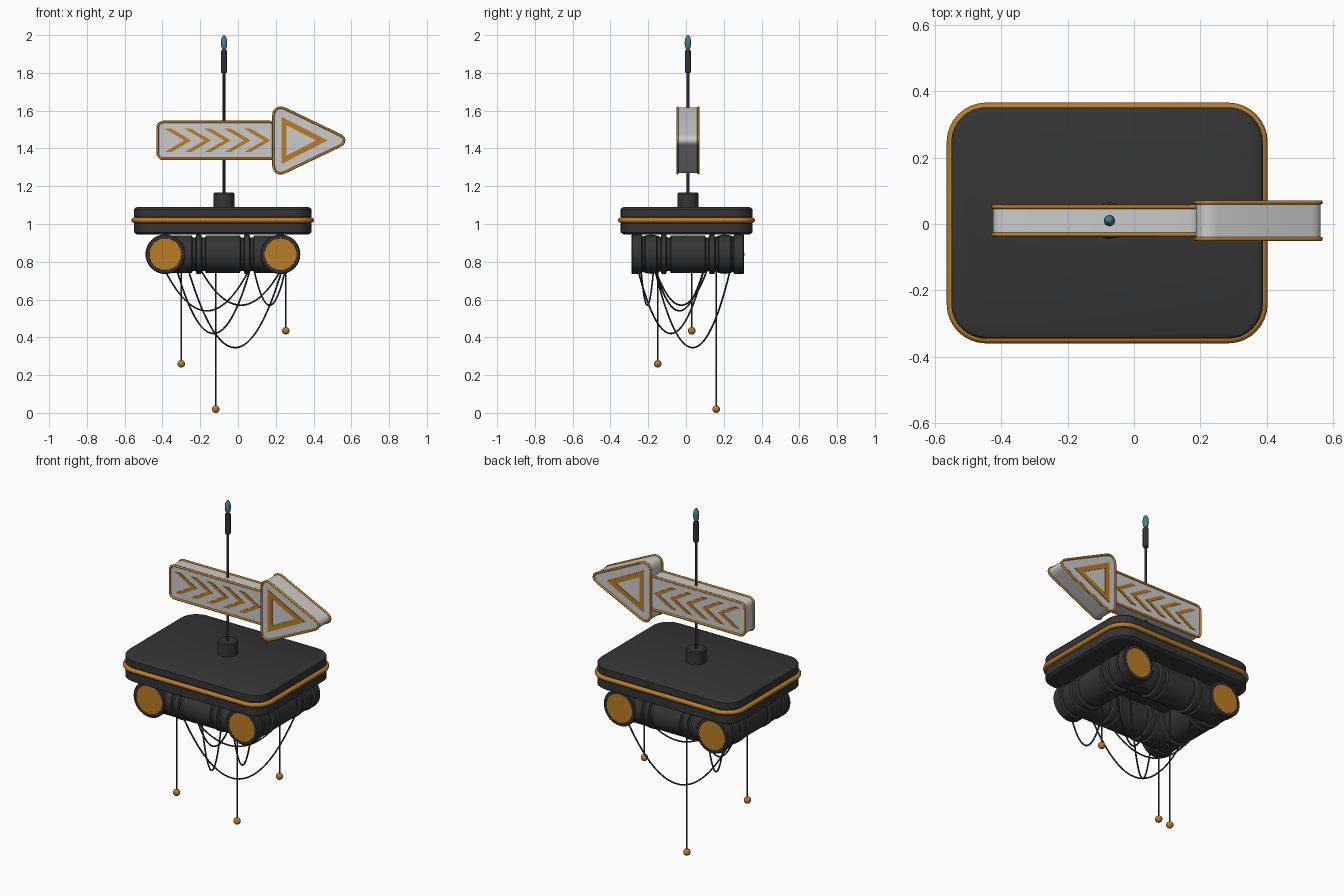
import bpy, bmesh, math
from mathutils import Vector

if "Cube" in bpy.data.objects:
    bpy.data.objects.remove(bpy.data.objects["Cube"])


def material(name, rgb):
    m = bpy.data.materials.new(name)
    m.diffuse_color = (*rgb, 1)
    m.use_nodes = True
    m.node_tree.nodes["Principled BSDF"].inputs["Base Color"].default_value = m.diffuse_color
    return m


DARK = material("dark", (0.035, 0.035, 0.035))
ORANGE = material("orange", (0.5, 0.2, 0.018))
TEAL = material("teal", (0.06, 0.22, 0.27))


def finish(name, bm, mat=None, angle=30):
    bmesh.ops.remove_doubles(bm, verts=bm.verts, dist=1e-5)
    bmesh.ops.recalc_face_normals(bm, faces=bm.faces)
    me = bpy.data.meshes.new(name)
    bm.to_mesh(me)
    bm.free()
    ob = bpy.data.objects.new(name, me)
    bpy.context.collection.objects.link(ob)
    if mat:
        me.materials.append(mat)
    bpy.ops.object.select_all(action='DESELECT')
    bpy.context.view_layer.objects.active = ob
    ob.select_set(True)
    bpy.ops.object.shade_smooth_by_angle(angle=math.radians(angle))
    return ob


def loft(bm, rings, cap=True):
    vs = [[bm.verts.new(p) for p in ring] for ring in rings]
    n = len(vs[0])
    for a, b in zip(vs, vs[1:]):
        for i in range(n):
            bm.faces.new((a[i], a[(i + 1) % n], b[(i + 1) % n], b[i]))
    if cap:
        bm.faces.new(vs[0])
        bm.faces.new(vs[-1])


def lathe(name, profile, axis, loc, mat, n=32):
    """Revolve (along, radius) pairs about an axis through loc."""
    bm = bmesh.new()
    rings = []
    for t, r in profile:
        ring = []
        for i in range(n):
            a = 2 * math.pi * i / n
            c, s = r * math.cos(a), r * math.sin(a)
            p = {'X': (t, c, s), 'Y': (c, t, s), 'Z': (c, s, t)}[axis]
            ring.append(Vector(p) + Vector(loc))
        rings.append(ring)
    loft(bm, rings, cap=profile[0][1] > 0)
    return finish(name, bm, mat)


def rounded(corners, d, n=8):
    """Polygon with corners cut at distance d and replaced by arcs."""
    out = []
    for i, c in enumerate(corners):
        c = Vector(c)
        p = c + (Vector(corners[i - 1]) - c).normalized() * d
        q = c + (Vector(corners[(i + 1) % len(corners)]) - c).normalized() * d
        h1, h2 = p.lerp(c, 0.55), q.lerp(c, 0.55)
        for k in range(n + 1):
            t = k / n
            u = 1 - t
            out.append(p * u**3 + h1 * 3 * u * u * t + h2 * 3 * u * t * t + q * t**3)
    return out


def prisms(name, polys, spans, mat=None):
    """Extrude XZ polygons over each y span."""
    bm = bmesh.new()
    for poly in polys:
        for y0, y1 in spans:
            loft(bm, [[(p[0], y, p[1]) for p in poly] for y in (y0, y1)])
    return finish(name, bm, mat)


def tube(name, paths, radius, mat, closed=False):
    cu = bpy.data.curves.new(name, 'CURVE')
    cu.dimensions = '3D'
    cu.bevel_depth = radius
    cu.bevel_resolution = 2
    cu.use_fill_caps = True
    for pts in paths:
        sp = cu.splines.new('POLY')
        sp.points.add(len(pts) - 1)
        for v, p in zip(sp.points, pts):
            v.co = (*p, 1)
        sp.use_cyclic_u = closed
    tmp = bpy.data.objects.new(name, cu)
    me = bpy.data.meshes.new_from_object(tmp)
    bpy.data.objects.remove(tmp)
    bm = bmesh.new()
    bm.from_mesh(me)
    bpy.data.meshes.remove(me)
    return finish(name, bm, mat, 50)


CX, CY = -0.081, 0.003


def deck_ring(inset, z):
    hx, hy = 0.47 - inset, 0.349 - inset
    pts = rounded([(hx, hy), (-hx, hy), (-hx, -hy), (hx, -hy)], 0.105 - inset)
    return [(CX + p.x, CY + p.y, z) for p in pts]


# Deck slab with a groove and an orange bumper
bm = bmesh.new()
loft(bm, [deck_ring(i, z) for i, z in (
    (0.015, 0.945), (0, 0.955), (0, 1.003), (0.015, 1.008), (0.015, 1.032),
    (0, 1.037), (0, 1.077), (0.006, 1.085), (0.018, 1.09))])
finish("deck", bm, DARK)
tube("deck_bumper", [deck_ring(0, 1.02)], 0.014, ORANGE, closed=True)

# Square frame of ribbed pipes under the deck, with orange end caps
PY, PZ = 0.01, 0.84
RIBS = [(0, 0.1), (0.09, 0.1), (0.095, 0.088), (0.11, 0.088), (0.115, 0.104),
        (0.14, 0.104), (0.145, 0.088), (0.16, 0.088), (0.165, 0.1), (0.225, 0.1)]
ENDS = [(0.23, 0.092), (0.24, 0.092), (0.245, 0.105), (0.293, 0.105),
        (0.298, 0.1), (0.298, 0.086), (0.29, 0.084), (0.29, 0)]


def both(half):
    return [(-t, r) for t, r in reversed(half[1:])] + half


for side, x in (("left", -0.385), ("right", 0.225)):
    lathe(side + "_pipe", both(RIBS + ENDS), 'Y', (x, PY, PZ), DARK)
    for end, s in (("front", -1), ("back", 1)):
        lathe(f"{side}_{end}_cap", [(0.291, 0), (0.291, 0.085), (0.297, 0.085), (0.297, 0)],
              'Y', (x, PY, PZ), ORANGE).scale.y = 1
        if s < 0:
            ob = bpy.context.object
            for v in ob.data.vertices:
                v.co.y = 2 * PY - v.co.y
            ob.data.flip_normals()
for side, y in (("front", -0.185), ("back", 0.205)):
    lathe(side + "_pipe", both(RIBS + [(0.27, 0.1), (0.27, 0)]), 'X', (-0.08, y, PZ), DARK)

# Mast
MX, MY = -0.074, 0.01
lathe("mast_socket", [(1.08, 0), (1.08, 0.055), (1.16, 0.055), (1.166, 0.05), (1.166, 0)],
      'Z', (MX, MY, 0), DARK)
lathe("mast", [(1.15, 0), (1.15, 0.0075), (1.82, 0.0075), (1.82, 0)], 'Z', (MX, MY, 0), DARK, 12)
lathe("mast_grip", [(1.80, 0), (1.80, 0.013), (1.805, 0.016), (1.915, 0.016), (1.92, 0.013), (1.92, 0)],
      'Z', (MX, MY, 0), DARK, 16)
lathe("mast_light", [(1.959 - 0.041 * math.cos(math.pi * k / 10),
                      0.017 * math.sin(math.pi * k / 10) if 0 < k < 10 else 0) for k in range(11)],
      'Z', (MX, MY, 0), TEAL, 16)

# Arrow sign: bodies with orange trim on the front and back edges
SZ = 1.4425
shaft = rounded([(-0.425, SZ - 0.098), (0.20, SZ - 0.098), (0.20, SZ + 0.098), (-0.425, SZ + 0.098)], 0.03, 5)
head = rounded([(0.187, SZ - 0.198), (0.60, SZ), (0.187, SZ + 0.198)], 0.07, 6)
for name, outline, depth in (("sign_shaft", shaft, 0.042), ("sign_head", head, 0.055)):
    prisms(name, [outline], [(MY - depth, MY + depth)])
    tube(name + "_trim", [[(p.x, MY + s * depth, p.y) for p in outline] for s in (-1, 1)],
         0.0065, ORANGE, closed=True)


def faces(depth):
    return [(MY + s * (depth - 0.004), MY + s * (depth + 0.004)) for s in (-1, 1)]


# Chevrons and triangle on both faces
chevrons = []
for k in range(5):
    x = -0.388 + 0.105 * k
    chevrons.append([(x, SZ + 0.062), (x + 0.035, SZ + 0.062), (x + 0.14, SZ),
                     (x + 0.035, SZ - 0.062), (x, SZ - 0.062), (x + 0.105, SZ)])
prisms("sign_chevrons", chevrons, faces(0.042), ORANGE)
outer = [Vector(p) for p in ((0.23, SZ + 0.125), (0.23, SZ - 0.125), (0.475, SZ))]
mid = Vector((0.306, SZ))
inner = [mid + (p - mid) * 0.64 for p in outer]
prisms("sign_triangle", [[outer[i - 1], outer[i], inner[i], inner[i - 1]] for i in range(3)],
       faces(0.055), ORANGE)

# Slack cables hung between the pipes: start xy, end xy, lowest z
loops = []
for x0, y0, x1, y1, low in ((-0.40, 0.10, 0.07, -0.17, 0.54), (-0.21, -0.17, 0.24, 0.12, 0.57),
                            (-0.33, 0.10, 0.07, -0.26, 0.42), (-0.27, -0.17, 0.24, 0.24, 0.345),
                            (0.08, -0.17, 0.255, -0.24, 0.57)):
    pts = []
    for k in range(25):
        t = k / 24
        pts.append((x0 + (x1 - x0) * t, y0 + (y1 - y0) * t, low + (0.78 - low) * (2 * t - 1) ** 2))
    loops.append(pts)
tube("slack_cables", loops, 0.0045, DARK)

# Straight drop lines with orange weights
for i, (x, y, z) in enumerate(((-0.30, -0.15, 0.26), (-0.118, 0.16, 0.02), (0.253, 0.03, 0.435))):
    tube(f"drop_line_{i + 1}", [[(x, y, 0.78), (x, y, z)]], 0.004, DARK)
    bm = bmesh.new()
    bmesh.ops.create_uvsphere(bm, u_segments=16, v_segments=10, radius=0.02)
    bmesh.ops.translate(bm, verts=bm.verts, vec=(x, y, z))
    finish(f"drop_weight_{i + 1}", bm, ORANGE)
